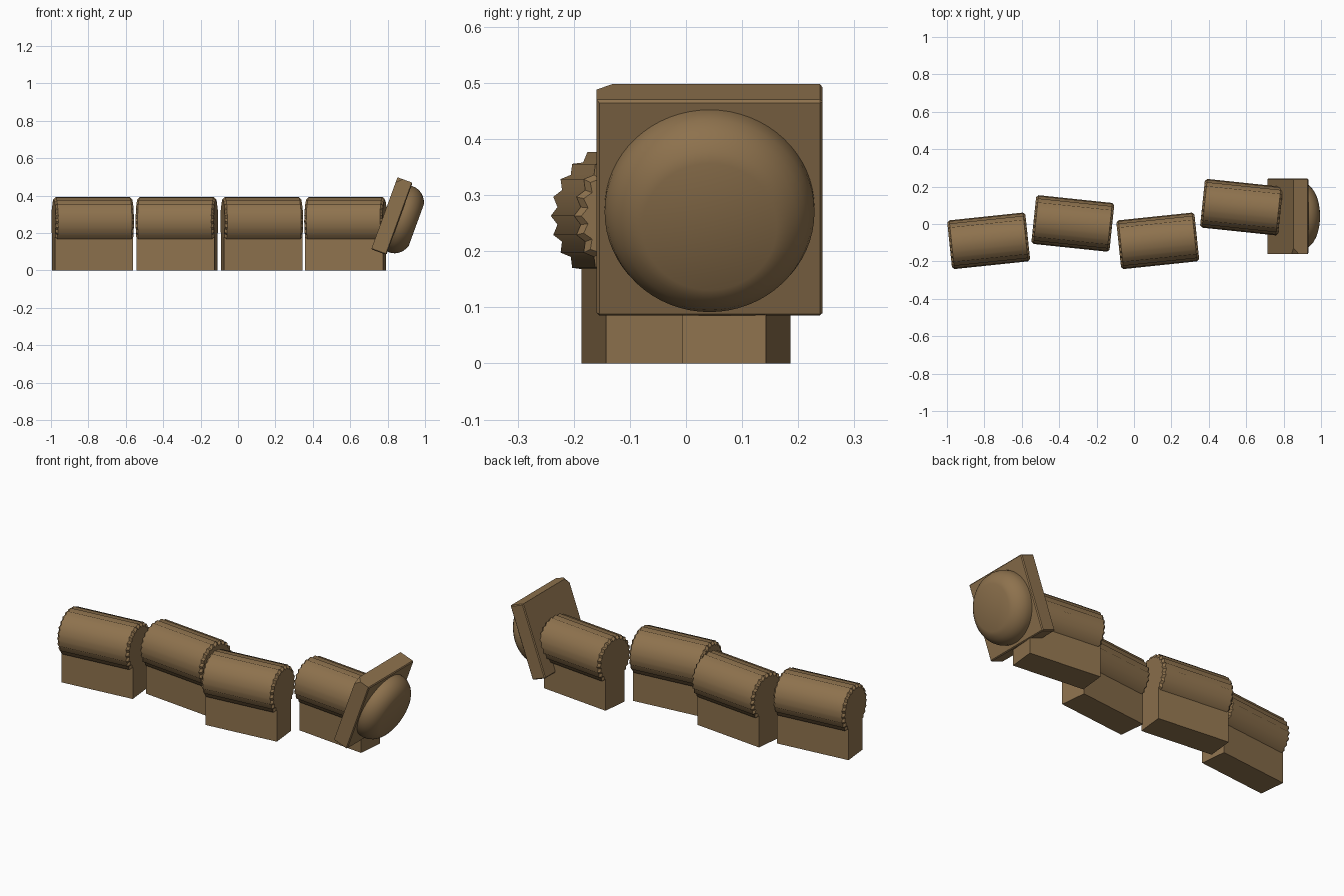
import bpy, bmesh, math
from mathutils import Matrix, Vector

cube = bpy.data.objects.get("Cube")
if cube:
    bpy.data.objects.remove(cube, do_unlink=True)

stone = bpy.data.materials.new("brown_stone")
stone.use_nodes = True
COLOUR = (0.27, 0.168, 0.075, 1)
stone.diffuse_color = COLOUR
stone.node_tree.nodes["Principled BSDF"].inputs["Base Color"].default_value = COLOUR


def finish(name, bm, matrix):
    bmesh.ops.recalc_face_normals(bm, faces=bm.faces)
    mesh = bpy.data.meshes.new(name)
    bm.to_mesh(mesh)
    bm.free()
    mesh.materials.append(stone)
    obj = bpy.data.objects.new(name, mesh)
    obj.matrix_world = matrix
    bpy.context.collection.objects.link(obj)
    return obj


def box(size):
    bm = bmesh.new()
    bmesh.ops.create_cube(bm, size=1)
    bmesh.ops.scale(bm, vec=Vector(size), verts=bm.verts)
    return bm


def lathe(profile, sides, flute=0.0, smooth_bands=()):
    """Stack rings along local x; every other point sinks by the flute depth."""
    bm = bmesh.new()
    rings = []
    for x, r in profile:
        ring = []
        for i in range(sides):
            a = math.tau * i / sides
            rr = r - flute * (i % 2)
            ring.append(bm.verts.new((x, rr * math.cos(a), rr * math.sin(a))))
        rings.append(ring)
    for band, (a, b) in enumerate(zip(rings, rings[1:])):
        for i in range(sides):
            j = (i + 1) % sides
            f = bm.faces.new((a[i], a[j], b[j], b[i]))
            f.smooth = band in smooth_bands
    bm.faces.new(rings[0])
    bm.faces.new(rings[-1])
    return bm


# Fallen fluted drums, each resting on a block
LENGTH, RADIUS, AXIS_Z, CHAMFER = 0.42, 0.131, 0.263, 0.012
BLOCK_WIDTH = 0.15
half = LENGTH / 2
drum_profile = [(-half, RADIUS - CHAMFER), (-half + CHAMFER, RADIUS),
                (half - CHAMFER, RADIUS), (half, RADIUS - CHAMFER)]
places = [(-0.777, -0.09, 6), (-0.327, 0.003, -6), (0.127, -0.09, 6), (0.575, 0.09, -6)]
for n, (x, y, angle) in enumerate(places, 1):
    turn = Matrix.Translation((x, y, 0)) @ Matrix.Rotation(math.radians(angle), 4, "Z")
    finish(f"column_drum_{n}", lathe(drum_profile, 48, 0.011, (1,)),
           turn @ Matrix.Translation((0, 0, AXIS_Z)))
    finish(f"support_block_{n}", box((LENGTH, BLOCK_WIDTH, AXIS_Z - 0.04)),
           turn @ Matrix.Translation((0, 0, (AXIS_Z - 0.04) / 2)))

# Capital slab, leaning against the last drum, with one chipped corner
THICK, WIDTH = 0.086, 0.403
lean = Matrix.Translation((0.823, 0.042, 0.291)) @ Matrix.Rotation(math.radians(20), 4, "Y")
bm = box((THICK, WIDTH, 0.41))
corner = min(bm.verts, key=lambda v: v.co.x + v.co.y - v.co.z)
edges = [e for e in bm.edges if corner not in e.verts]
bmesh.ops.bevel(bm, geom=[corner], offset=0.03, affect="VERTICES", segments=1)
edges = [e for e in edges if e.is_valid]
bmesh.ops.bevel(bm, geom=edges, offset=0.005, affect="EDGES", segments=1)
finish("capital_slab", bm, lean)

# Rounded cushion on the outer face of the slab
cushion = [(0, 0.187), (0.02, 0.187), (0.04, 0.182), (0.06, 0.171),
           (0.075, 0.157), (0.087, 0.14), (0.096, 0.12)]
finish("capital_cushion", lathe(cushion, 64, 0, range(len(cushion))),
       lean @ Matrix.Translation((THICK / 2, 0, 0)))

# Keep the cushion rim crisp
mesh = bpy.data.objects["capital_cushion"].data
mesh.set_sharp_from_angle(angle=math.radians(35))
